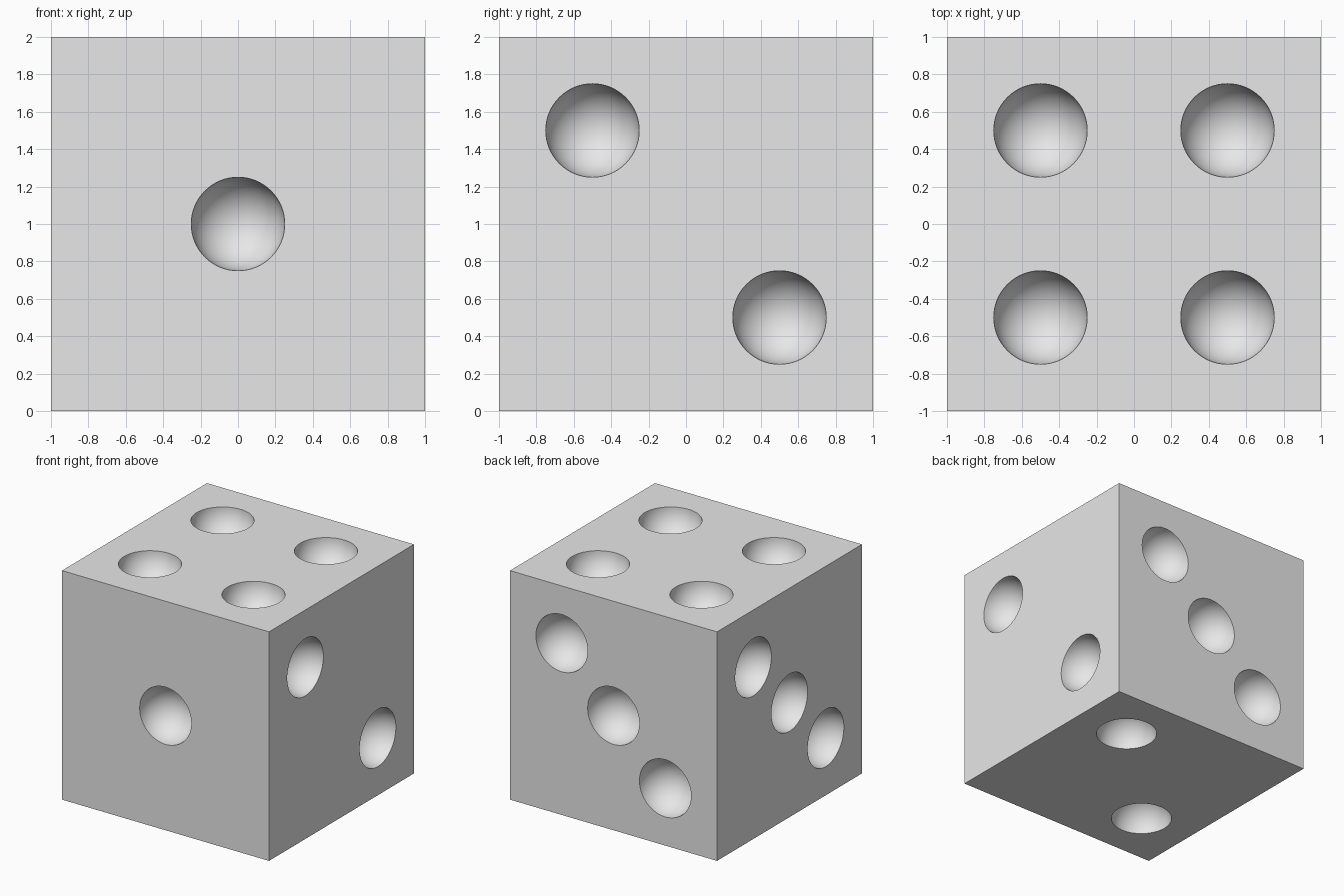
import bpy
import math
from mathutils import Vector

default = bpy.data.objects.get("Cube")
if default:
    bpy.data.objects.remove(default, do_unlink=True)

HALF = 1.0     # half the cube's side
STEP = 0.5     # pip distance from a face centre
RADIUS = 0.25  # pip radius

grey = bpy.data.materials.new("light_grey")
grey.use_nodes = True
colour = (0.8, 0.8, 0.8, 1)
grey.diffuse_color = colour
grey.node_tree.nodes["Principled BSDF"].inputs["Base Color"].default_value = colour

# Pip patterns on a face, in steps along its two axes
ONE = [(0, 0)]
RISING = [(-1, -1), (1, 1)]
FALLING = [(-1, 1), (1, -1)]
FOUR = RISING + FALLING

# Each face: normal axis, side, pips along the other two axes in x, y, z order
FACES = [
    (1, -1, ONE),           # front
    (1, 1, RISING + ONE),   # back
    (0, 1, FALLING),        # +x side
    (0, -1, RISING + ONE),  # -x side
    (2, 1, FOUR),           # top
    (2, -1, RISING),        # bottom
]

# Cube body
bpy.ops.mesh.primitive_cube_add(size=2 * HALF, location=(0, 0, HALF))
body = bpy.context.object
body.name = "die_body"
body.data.materials.append(grey)


def add_pip_cutter(axis, side, u, v):
    """Sphere centred on a face, with its pole along the face normal."""
    place = [u * STEP, v * STEP]
    place.insert(axis, side * HALF)
    normal = Vector((0, 0, 0))
    normal[axis] = side
    bpy.ops.mesh.primitive_uv_sphere_add(
        segments=64, ring_count=32, radius=RADIUS,
        location=Vector(place) + Vector((0, 0, HALF)),
        rotation=normal.to_track_quat("Z", "Y").to_euler())
    cutter = bpy.context.object
    cutter.data.materials.append(grey)
    return cutter


# Hollow pips, cut from every face
cutters = [add_pip_cutter(axis, side, u, v)
           for axis, side, pips in FACES for u, v in pips]
bpy.ops.object.select_all(action="DESELECT")
for cutter in cutters:
    cutter.select_set(True)
bpy.context.view_layer.objects.active = cutters[0]
bpy.ops.object.join()
pips = bpy.context.object
pips.name = "pip_cutter"
pips.hide_render = True

cut = body.modifiers.new("pips", "BOOLEAN")
cut.operation = "DIFFERENCE"
cut.solver = "EXACT"
cut.object = pips

# Apply the cut, then smooth the hollows and keep the rims and edges sharp
bpy.ops.object.select_all(action="DESELECT")
body.select_set(True)
bpy.context.view_layer.objects.active = body
bpy.ops.object.modifier_apply(modifier=cut.name)
bpy.data.objects.remove(pips, do_unlink=True)
bpy.ops.object.shade_smooth_by_angle(angle=math.radians(30))
